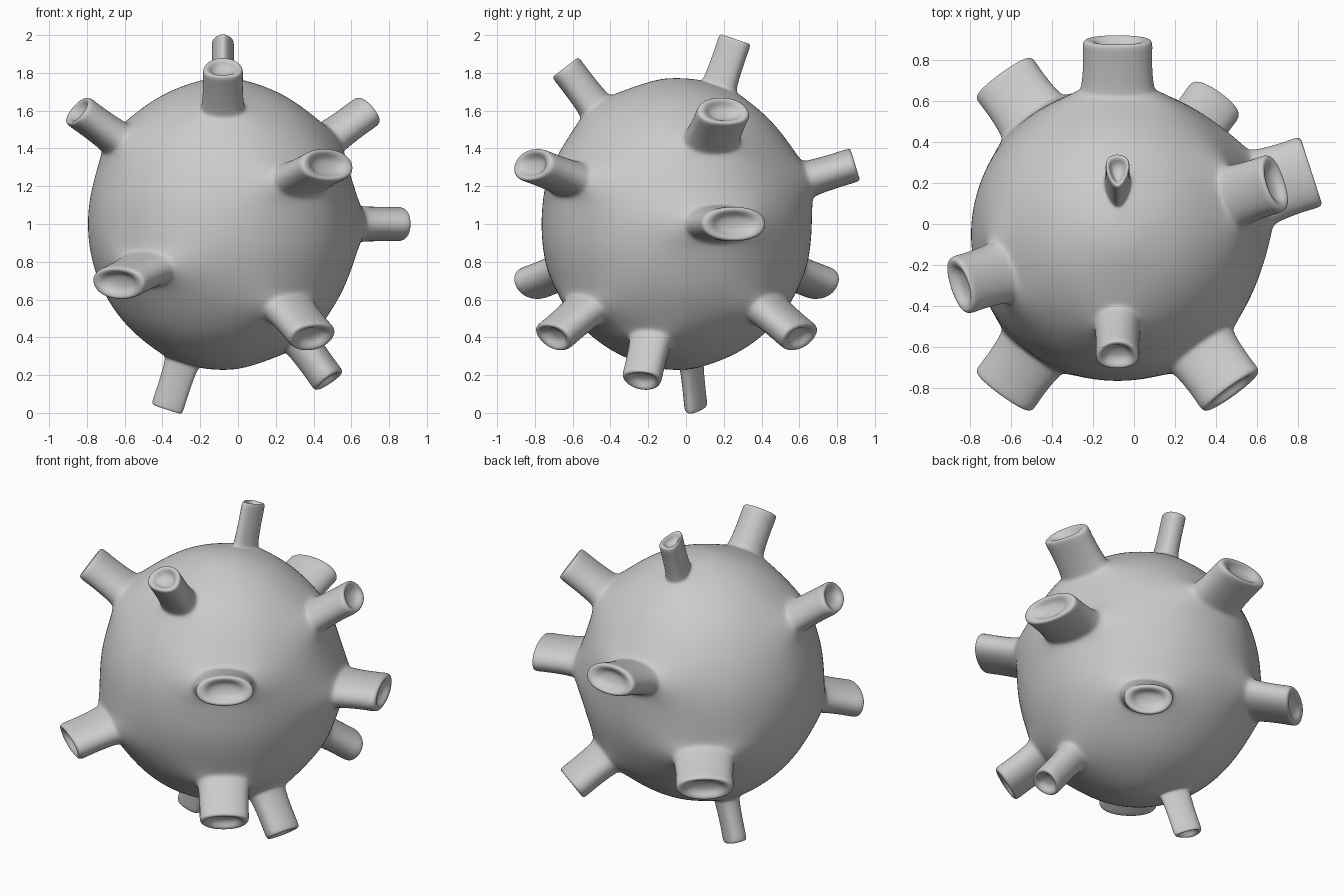
import bpy, bmesh
from math import sin, cos, radians
from mathutils import Vector

if "Cube" in bpy.data.objects:
    bpy.data.objects.remove(bpy.data.objects["Cube"])

R = 0.775                     # control cage radius
SEGS = 10                     # columns around z
CENTRE = Vector((-0.08, -0.05, 1.0))

# studs as (polar angle from top, azimuth) of the cage face they grow from
STUDS = [(18, 90), (36, 270), (54, 198), (54, 18), (72, 306), (72, 90), (90, 18),
         (108, 234), (108, 126), (126, 306), (126, 54), (144, 342), (162, 162)]
# stud rings: (height along face normal, scale of the face outline)
RINGS = [(0.0, 0.84), (0.20, 0.80), (0.27, 0.85), (0.265, 0.55), (0.225, 0.38)]


def on_sphere(polar, azim):
    p, a = radians(polar), radians(azim)
    return Vector((sin(p) * cos(a), sin(p) * sin(a), cos(p))) * R


# round body cage: bands of quads, closed with a fan at each pole
bm = bmesh.new()
rows = [[bm.verts.new(on_sphere(9 + 18 * r, 36 * c)) for c in range(SEGS)] for r in range(10)]
top, bottom = bm.verts.new((0, 0, R)), bm.verts.new((0, 0, -R))
faces = {}
for c in range(SEGS):
    d = (c + 1) % SEGS
    bm.faces.new((top, rows[0][c], rows[0][d]))
    bm.faces.new((bottom, rows[-1][d], rows[-1][c]))
    for r in range(9):
        faces[(18 + 18 * r, 18 + 36 * c)] = bm.faces.new(
            (rows[r][c], rows[r + 1][c], rows[r + 1][d], rows[r][d]))
bm.normal_update()


# stud: extrude the face through the rings, ending in a dimple
def grow_stud(face):
    outline = [v.co.copy() for v in face.verts]
    mid, normal = face.calc_center_median(), face.normal.copy()
    ring = list(face.verts)
    bm.faces.remove(face)
    for height, scale in RINGS:
        new = [bm.verts.new(mid + (p - mid) * scale + normal * height) for p in outline]
        for i in range(4):
            j = (i + 1) % 4
            bm.faces.new((ring[i], ring[j], new[j], new[i]))
        ring = new
    bm.faces.new(ring)


for key in STUDS:
    grow_stud(faces[key])

mesh = bpy.data.meshes.new("studded_ball")
bm.to_mesh(mesh)
bm.free()
for poly in mesh.polygons:
    poly.use_smooth = True
ball = bpy.data.objects.new("studded_ball", mesh)
bpy.context.collection.objects.link(ball)
ball.location = CENTRE
sub = ball.modifiers.new("smooth", 'SUBSURF')
sub.levels = sub.render_levels = 4
